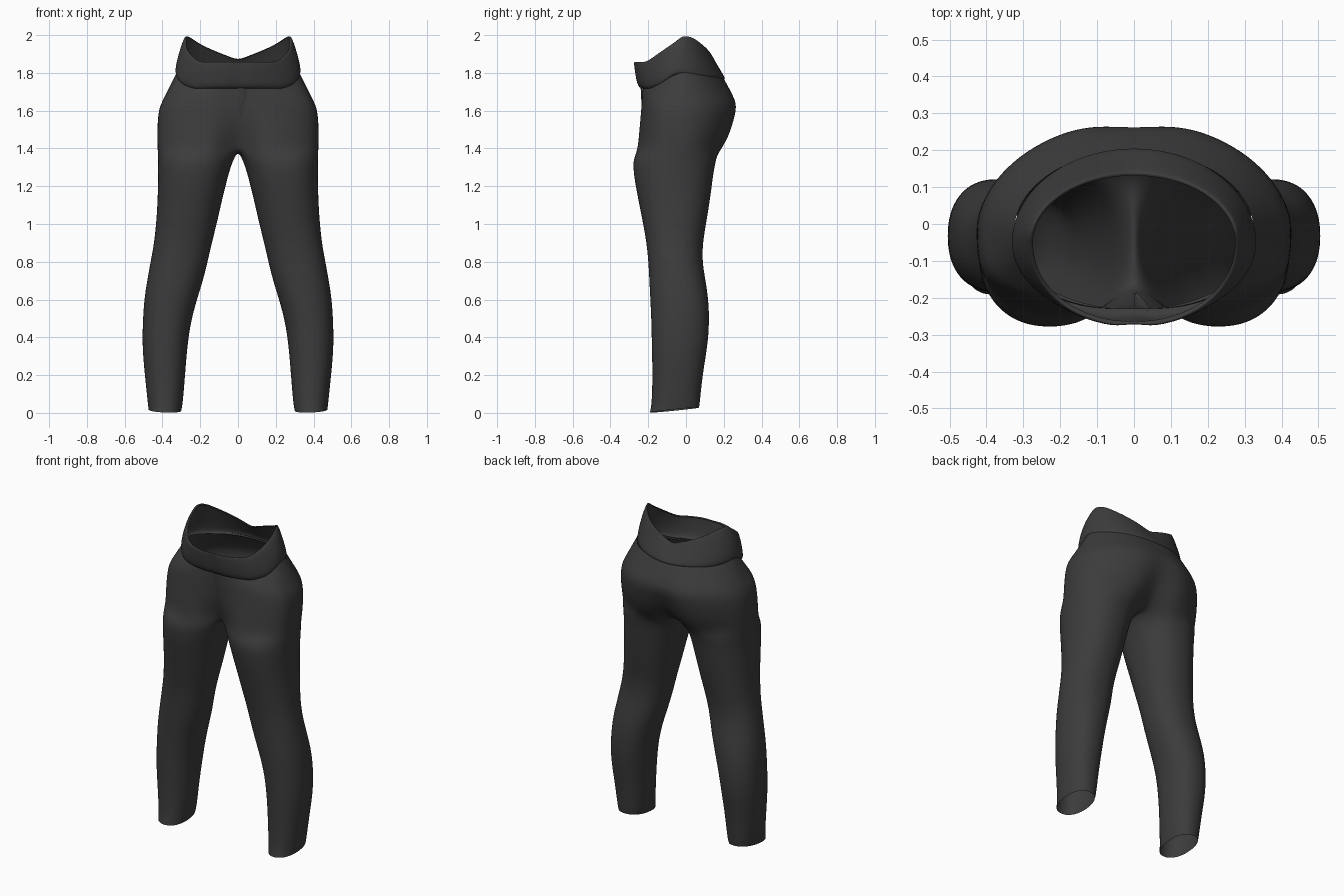
import bpy, bmesh, math

if "Cube" in bpy.data.objects:
    bpy.data.objects.remove(bpy.data.objects["Cube"])

fabric = bpy.data.materials.new("charcoal fabric")
fabric.diffuse_color = (0.045, 0.045, 0.045, 1)
fabric.use_nodes = True
fabric.node_tree.nodes["Principled BSDF"].inputs["Base Color"].default_value = fabric.diffuse_color

N, M = 21, 5          # outer and inner points of each half section


def lerp_table(table, a):
    for (a0, v0), (a1, v1) in zip(table, table[1:]):
        if a <= a1:
            return v0 + (v1 - v0) * (a - a0) / (a1 - a0)
    return table[-1][1]


def power(v, p):
    return math.copysign(abs(v) ** p, v)


# Heights of the waistband edges by angle: 0 front, 90 side, 180 back
BAND_LOW = [(0, 1.72), (45, 1.715), (65, 1.74), (90, 1.80), (130, 1.775), (180, 1.765)]
BAND_TOP = [(0, 1.86), (48, 1.86), (76, 1.93), (100, 2.0), (115, 1.993), (145, 1.935), (180, 1.87)]


def half_arc(X, yf, yb, yc, pf=1.0, df=0.0, db=0.0, w=0.09):
    """Half section from front centre round the side to back centre."""
    pts = []
    for i in range(N):
        t = math.pi * i / (N - 1)
        x = X * math.sin(t) if 0 < i < N - 1 else 0.0
        c = math.cos(t)
        dent = math.exp(-(x / w) ** 2)
        if c > 0:
            y = yc + (yf - yc) * power(c, pf) + df * dent
        else:
            y = yc - (yb - yc) * c + db * dent
        pts.append((x, y, math.degrees(t)))
    return pts


def finish(bm, name, levels=2):
    bmesh.ops.recalc_face_normals(bm, faces=bm.faces)
    # outward direction check on the outermost face
    f = max(bm.faces, key=lambda f: f.calc_center_median().x)
    if f.normal.x < 0:
        bmesh.ops.reverse_faces(bm, faces=bm.faces)
    me = bpy.data.meshes.new(name)
    bm.to_mesh(me)
    bm.free()
    me.materials.append(fabric)
    ob = bpy.data.objects.new(name, me)
    bpy.context.collection.objects.link(ob)
    mir = ob.modifiers.new("mirror", 'MIRROR')
    mir.use_clip = True
    mir.merge_threshold = 0.0005
    sub = ob.modifiers.new("smooth", 'SUBSURF')
    sub.levels = sub.render_levels = levels
    for p in me.polygons:
        p.use_smooth = True
    return ob


def skin(bm, rows, closed):
    for a, b in zip(rows, rows[1:]):
        n = min(len(a), len(b))
        k = n if closed and len(a) == len(b) else n - 1
        for i in range(k):
            j = (i + 1) % n
            bm.faces.new((a[i], a[j], b[j], b[i]))


# Trousers: legs as closed loops, joined at the crotch to the hip sections
LEGS = [  # z, inner x, outer x, front y, back y
    (0.015, .300, .474, -.192, .070), (0.05, .292, .478, -.182, .074),
    (0.20, .280, .494, -.178, .088), (0.35, .268, .508, -.182, .115),
    (0.48, .250, .505, -.184, .125), (0.60, .217, .498, -.190, .120),
    (0.70, .185, .482, -.195, .105), (0.80, .160, .464, -.200, .087),
    (0.90, .138, .445, -.210, .090), (1.00, .112, .435, -.228, .107),
    (1.10, .090, .428, -.248, .124), (1.20, .066, .425, -.268, .138),
    (1.28, .045, .424, -.280, .148), (1.345, .022, .425, -.282, .162)]
HIPS = [  # z, side x, front y, back y, front dent, back dent
    (1.40, .427, -.276, .215, .115, -.085), (1.47, .429, -.266, .252, .075, -.055),
    (1.55, .427, -.256, .274, .040, -.035), (1.62, .418, -.247, .285, .022, -.018),
    (1.67, .391, -.243, .265, .016, -.010)]

bm = bmesh.new()
rows = []
a0, span = math.radians(-55), math.radians(290)
for k, (z, xi, xo, yf, yb) in enumerate(LEGS):
    cx, rx = (xi + xo) / 2, (xo - xi) / 2
    cy, ry = (yf + yb) / 2, (yb - yf) / 2
    angles = [a0 + span * i / (N - 1) for i in range(N)]
    angles += [a0 + span + (2 * math.pi - span) * i / (M + 1) for i in range(1, M + 1)]
    row = []
    for t in angles:
        x = cx + rx * power(math.sin(t), 0.9)
        y = cy - ry * power(math.cos(t), 0.9)
        zz = z + (0.1 * (y - cy) + 0.04 * (x - cx) if k == 0 else 0)   # slanted hem
        row.append(bm.verts.new((x, y, zz)))
    rows.append(row)

hip_rows = []
for z, X, yf, yb, df, db in HIPS:
    hip_rows.append([bm.verts.new((x, y, z)) for x, y, d in
                     half_arc(X, yf, yb, -0.02, 0.6, df, db)])
# top edge follows the band
hip_rows.append([bm.verts.new((x, y, lerp_table(BAND_LOW, d) + 0.005)) for x, y, d in
                 half_arc(.326, -.237, .200, -0.02, 0.75, .008)])

# crotch seam points between back and front centre
crotch = list(hip_rows[0])
yF, yB = crotch[0].co.y, crotch[N - 1].co.y
for i in range(1, M + 1):
    f = i / (M + 1)
    crotch.append(bm.verts.new((0, yB + (yF - yB) * f, 1.40 - 0.015 * math.sin(math.pi * f))))
rows.append(crotch)
skin(bm, rows, True)
skin(bm, hip_rows, False)
finish(bm, "trousers")

# Waistband: a rolled strip with a folded lip at the top
bm = bmesh.new()
BAND = [  # height fraction, side x, front y, back y, front seam dent
    (-.02, .316, -.232, .192, .004), (.00, .330, -.246, .206, .008),
    (.12, .334, -.262, .206, .012), (.45, .322, -.272, .182, .012),
    (.80, .302, -.279, .157, .012), (.97, .288, -.281, .144, .010),
    (1.0, .281, -.275, .138, .008), (.96, .275, -.266, .132, .004)]
rows = []
for f, X, yf, yb, df in BAND:
    row = []
    for x, y, d in half_arc(X, yf, yb, -0.05, 0.95, df, 0, 0.02):
        lo, hi = lerp_table(BAND_LOW, d), lerp_table(BAND_TOP, d)
        row.append(bm.verts.new((x, y, lo + (hi - lo) * f)))
    rows.append(row)
skin(bm, rows, False)
finish(bm, "waistband")

# Fly flap: a thin raised strip beside the front seam
bm = bmesh.new()
rows = []
for z, y, w in [(1.72, -.236, .045), (1.66, -.233, .044), (1.58, -.222, .036),
                (1.51, -.205, .022), (1.46, -.188, .006)]:
    rows.append([bm.verts.new((x, y + dy, z)) for x, dy in
                 ((0, 0.0), (w * .5, -.004), (w, 0.004))])
skin(bm, rows, False)
for f in bm.faces:
    f.normal_update()
    if f.normal.y > 0:
        f.normal_flip()
me = bpy.data.meshes.new("fly_flap")
bm.to_mesh(me)
bm.free()
me.materials.append(fabric)
fly = bpy.data.objects.new("fly_flap", me)
bpy.context.collection.objects.link(fly)
for p in me.polygons:
    p.use_smooth = True
